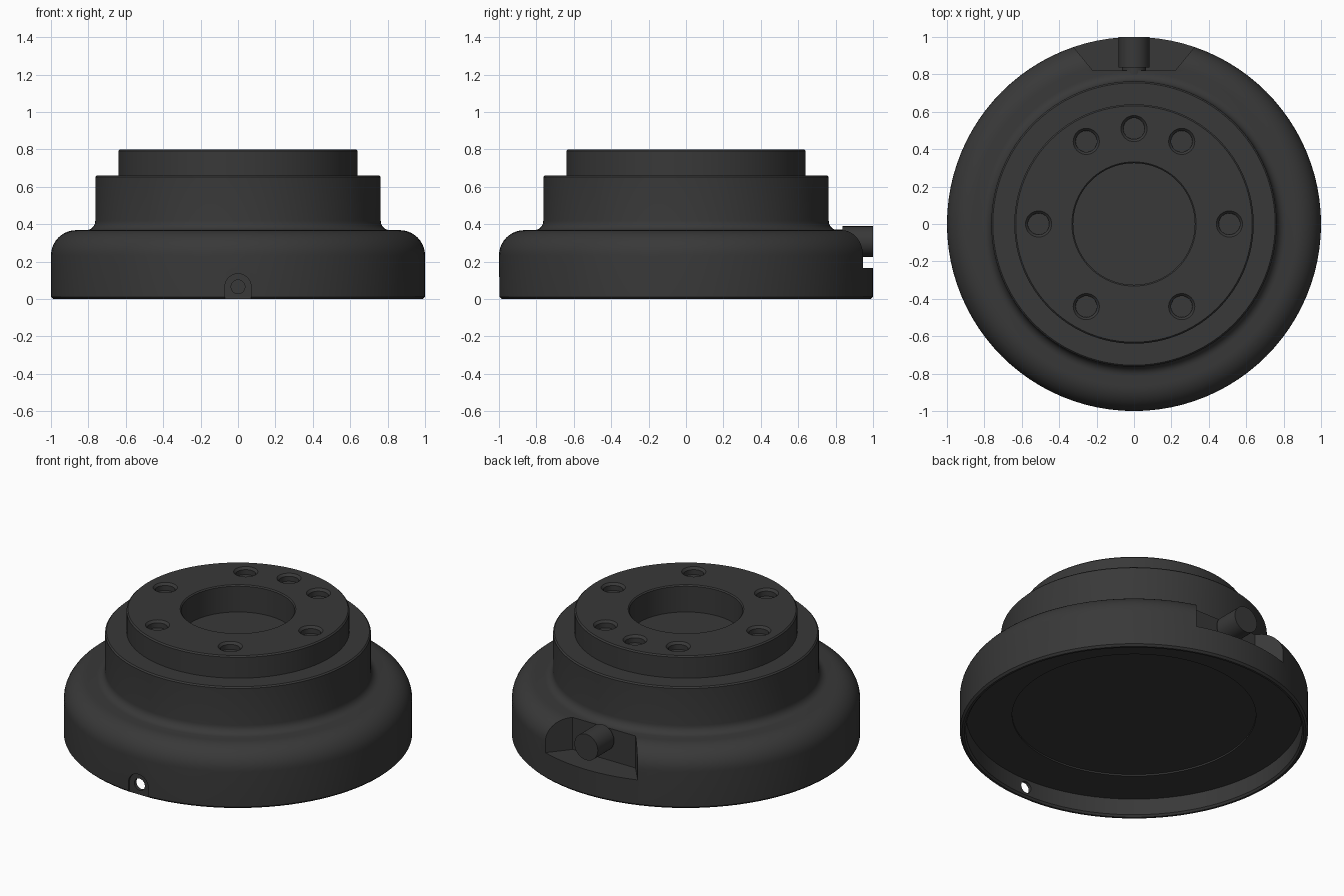
import bpy, bmesh, math
from math import sin, cos, pi
from mathutils import Vector, Matrix

cube = bpy.data.objects.get("Cube")
if cube:
    bpy.data.objects.remove(cube, do_unlink=True)

charcoal = bpy.data.materials.new("charcoal")
charcoal.use_nodes = True
COLOR = (0.04, 0.04, 0.04, 1)
charcoal.diffuse_color = COLOR
charcoal.node_tree.nodes["Principled BSDF"].inputs["Base Color"].default_value = COLOR


def make_object(name, bm):
    bmesh.ops.recalc_face_normals(bm, faces=bm.faces)
    mesh = bpy.data.meshes.new(name)
    bm.to_mesh(mesh)
    bm.free()
    mesh.materials.append(charcoal)
    obj = bpy.data.objects.new(name, mesh)
    bpy.context.collection.objects.link(obj)
    return obj


def lathe(name, profile, steps=96, matrix=Matrix()):
    """Revolve (radius, height) points that start and end on the axis."""
    bm = bmesh.new()
    verts = [bm.verts.new((r, 0, z)) for r, z in profile]
    edges = [bm.edges.new(pair) for pair in zip(verts, verts[1:])]
    bmesh.ops.spin(bm, geom=verts + edges, cent=(0, 0, 0), axis=(0, 0, 1),
                   angle=2 * pi, steps=steps)
    bmesh.ops.remove_doubles(bm, verts=bm.verts, dist=0.0002)
    bmesh.ops.transform(bm, matrix=matrix, verts=bm.verts)
    return make_object(name, bm)


def prism(name, outline, direction):
    """Extrude a closed outline along a direction."""
    bm = bmesh.new()
    face = bm.faces.new([bm.verts.new(p) for p in outline])
    result = bmesh.ops.extrude_face_region(bm, geom=[face])
    moved = [g for g in result["geom"] if isinstance(g, bmesh.types.BMVert)]
    bmesh.ops.translate(bm, verts=moved, vec=Vector(direction))
    return make_object(name, bm)


def arc(cx, cz, radius, start, end, count):
    angles = [math.radians(start + (end - start) * i / count) for i in range(count + 1)]
    return [(cx + radius * cos(a), cz + radius * sin(a)) for a in angles]


def cut(target, cutter):
    mod = target.modifiers.new("cut", "BOOLEAN")
    mod.operation = "DIFFERENCE"
    mod.solver = "EXACT"
    mod.object = cutter
    bpy.context.view_layer.objects.active = target
    bpy.ops.object.modifier_apply(modifier=mod.name)
    bpy.data.objects.remove(cutter, do_unlink=True)


def smooth(obj):
    bpy.ops.object.select_all(action="DESELECT")
    obj.select_set(True)
    bpy.context.view_layer.objects.active = obj
    bpy.ops.object.shade_smooth_by_angle(angle=math.radians(30))


# Stepped housing with centre bore on top and a shallow hollow underneath
profile = [(0, 0.63), (0.325, 0.63), (0.325, 0.793), (0.332, 0.8)]
profile += [(0.632, 0.8), (0.64, 0.792), (0.64, 0.66)]
profile += [(0.755, 0.66), (0.763, 0.652)]
profile += arc(0.813, 0.418, 0.05, 180, 270, 6)
profile += arc(0.865, 0.233, 0.135, 90, 0, 10)
profile += [(1, 0.012), (0.988, 0), (0.975, 0), (0.965, 0.012)]
profile += [(0.965, 0.115), (0.7, 0.115), (0.7, 0.125), (0, 0.125)]
housing = lathe("housing", profile)

# Ring of shallow bolt holes
for degrees in (0, 60, 90, 120, 180, 240, 300):
    a = math.radians(degrees)
    place = Matrix.Translation((0.51 * cos(a), 0.51 * sin(a), 0.8))
    hole = [(0, -0.045), (0.057, -0.045), (0.057, -0.014), (0.07, 0), (0.07, 0.05), (0, 0.05)]
    cut(housing, lathe("bolt_hole_cutter", hole, 32, place))

# Notch in the back of the shoulder
notch = [(-0.22, 0.82), (0.22, 0.82), (0.45, 1.1), (-0.45, 1.1)]
cut(housing, prism("notch_cutter", [(x, y, 0.165) for x, y in notch], (0, 0, 0.4)))

# Arched flat spot and drain hole in the front rim
arch = [(0.07, -0.05)] + arc(0, 0.065, 0.07, 0, 180, 16) + [(-0.07, -0.05)]
cut(housing, prism("arch_cutter", [(x, -1.1, z) for x, z in arch], (0, 0.115, 0)))
drain = arc(0, 0.065, 0.037, 0, 345, 23)
cut(housing, prism("drain_cutter", [(x, -1.1, z) for x, z in drain], (0, 0.25, 0)))
smooth(housing)

# Connector pin with a narrower neck, pointing backwards
along_y = Matrix.Translation((0, 0.8, 0.307)) @ Matrix.Rotation(-pi / 2, 4, "X")
pin = [(0, 0), (0.065, 0), (0.065, 0.037), (0.082, 0.037), (0.082, 0.2), (0, 0.2)]
smooth(lathe("connector_pin", pin, 40, along_y))
